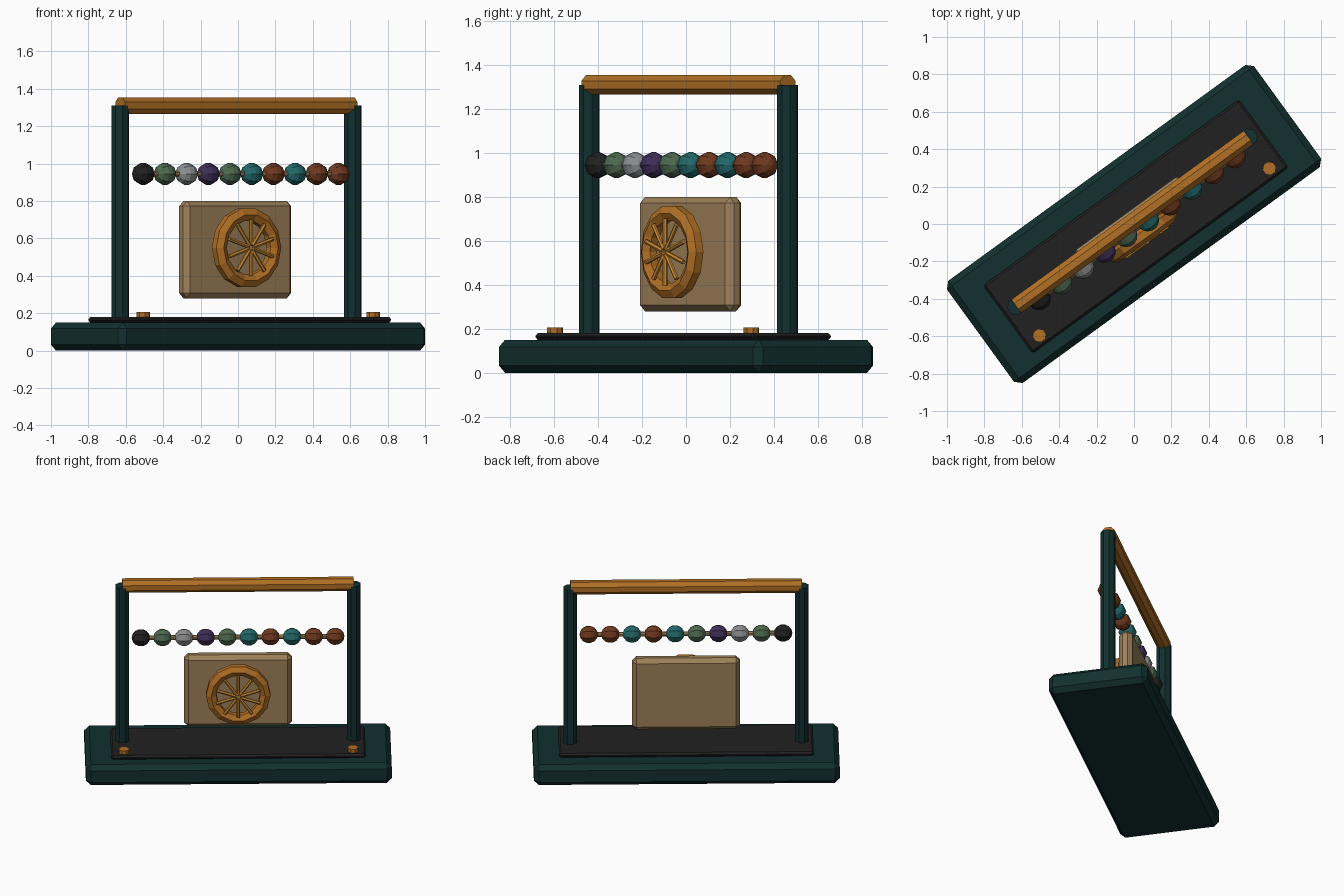
import bpy, bmesh, math
from mathutils import Matrix, Vector

if "Cube" in bpy.data.objects:
    bpy.data.objects.remove(bpy.data.objects["Cube"])

# The whole stand is turned about the vertical axis
TURN = Matrix.Rotation(math.radians(36), 4, 'Z')


def material(name, r, g, b):
    m = bpy.data.materials.new(name)
    m.use_nodes = True
    m.diffuse_color = (r, g, b, 1)
    m.node_tree.nodes["Principled BSDF"].inputs["Base Color"].default_value = (r, g, b, 1)
    return m


DARK_TEAL = material("dark teal", .006, .029, .028)
BLACK = material("black", .016, .015, .016)
TAN = material("tan", .34, .22, .1)
ORANGE = material("orange wood", .44, .16, .018)
GOLD = material("gold", .58, .25, .03)
GREEN = material("green", .075, .14, .08)
GREY = material("grey", .26, .27, .28)
PURPLE = material("purple", .05, .028, .1)
TEAL = material("teal", .016, .14, .14)
BROWN = material("brown", .16, .04, .014)


def finish(bm, name, mat):
    bmesh.ops.recalc_face_normals(bm, faces=bm.faces)
    mesh = bpy.data.meshes.new(name)
    bm.to_mesh(mesh)
    bm.free()
    mesh.transform(TURN)
    mesh.materials.append(mat)
    ob = bpy.data.objects.new(name, mesh)
    bpy.context.collection.objects.link(ob)
    return ob


def box(name, mat, size, centre, chamfer):
    bm = bmesh.new()
    bmesh.ops.create_cube(bm, size=1, matrix=Matrix.LocRotScale(Vector(centre), None, Vector(size)))
    bmesh.ops.bevel(bm, geom=bm.edges[:], offset=chamfer, segments=1, affect='EDGES')
    return finish(bm, name, mat)


def rod(name, mat, start, end, radius, sides=8):
    start, end = Vector(start), Vector(end)
    axis = end - start
    place = Matrix.Translation((start + end) / 2) @ axis.to_track_quat('Z', 'Y').to_matrix().to_4x4()
    spin = Matrix.Rotation(math.pi / sides, 4, 'Z')
    bm = bmesh.new()
    bmesh.ops.create_cone(bm, cap_ends=True, segments=sides, radius1=radius, radius2=radius,
                          depth=axis.length, matrix=place @ spin)
    return finish(bm, name, mat)


def torus(name, mat, centre, major, minor, segments, sides):
    bm = bmesh.new()
    rings = []
    for i in range(segments):
        a = math.tau * i / segments
        ring = []
        for j in range(sides):
            t = math.tau * (j + .5) / sides
            r = major + minor * math.cos(t)
            ring.append(bm.verts.new(Vector(centre) + Vector(
                (r * math.cos(a), minor * math.sin(t), r * math.sin(a)))))
        rings.append(ring)
    for i in range(segments):
        a, b = rings[i], rings[(i + 1) % segments]
        for j in range(sides):
            k = (j + 1) % sides
            bm.faces.new((a[j], a[k], b[k], b[j]))
    return finish(bm, name, mat)


# Base and its inlay plate
box("base", DARK_TEAL, (2.03, .676, .15), (0, 0, .075), .033)
box("inlay_plate", BLACK, (1.69, .45, .03), (0, -.016, .165), .012)

# Posts, top bar and corner pegs
for side, x in (("right", -1), ("left", 1)):
    rod(side + "_post", DARK_TEAL, (x * .768, .014, .18), (x * .768, .014, 1.31), .049)
    rod(side + "_peg", ORANGE, (x * .76, -.185, .17), (x * .76, -.185, .207), .037)
rod("top_bar", ORANGE, (-.768, .014, 1.31), (.768, .014, 1.31), .048)

# Row of beads on a wire
bead_colours = [BLACK, GREEN, GREY, PURPLE, GREEN, TEAL, BROWN, TEAL, BROWN, BROWN]
half_row = .645
rod("bead_wire", TAN, (-half_row, -.026, .945), (half_row, -.026, .945), .016)
for i, mat in enumerate(bead_colours):
    x = -half_row + 2 * half_row * i / (len(bead_colours) - 1)
    bm = bmesh.new()
    place = Matrix.Translation((x, -.026, .945)) @ Matrix.Rotation(math.pi / 2, 4, 'Y')
    bmesh.ops.create_uvsphere(bm, u_segments=8, v_segments=7, radius=.061, matrix=place)
    finish(bm, f"bead_{i + 1}", mat)

# Floating block with a ring and starburst of spokes
box("block", TAN, (.715, .09, .52), (0, .026, .54), .028)
torus("dial_ring", ORANGE, (0, -.078, .55), .18, .04, 14, 6)
spokes = 10
for i in range(spokes):
    a = math.pi / 2 + math.tau * i / spokes
    ray = Vector((math.cos(a), 0, math.sin(a)))
    hub = Vector((0, -.118, .55))
    rod(f"spoke_{i + 1}", GOLD, hub + ray * .015, hub + ray * .152, .011, 6)
